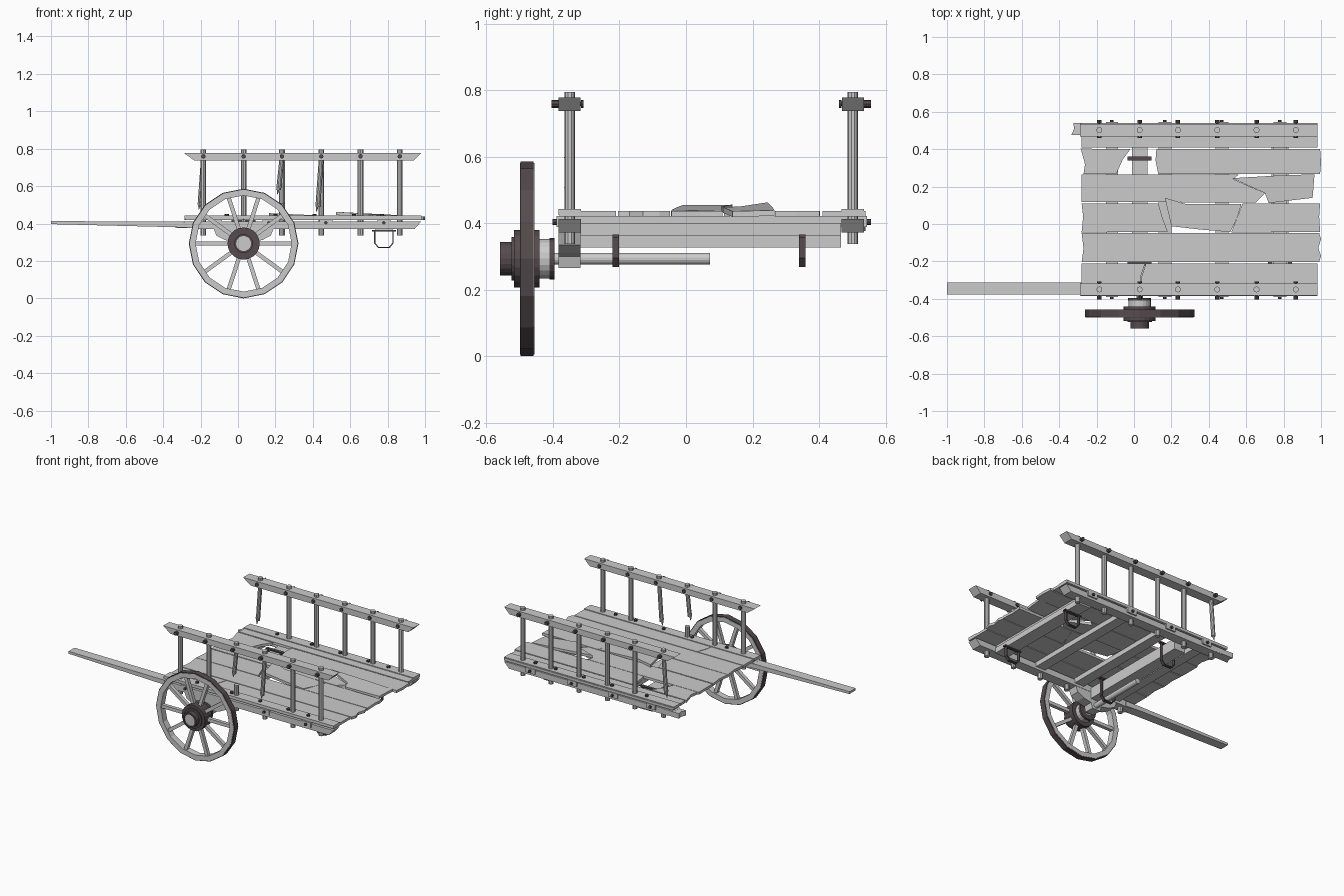
import bpy, bmesh, math
from mathutils import Matrix, Vector

dark = bpy.data.materials.new("dark_iron")
dark.diffuse_color = (0.09, 0.07, 0.075, 1)


def finish(bm, name, mat=None):
    bmesh.ops.recalc_face_normals(bm, faces=bm.faces)
    me = bpy.data.meshes.new(name)
    bm.to_mesh(me)
    bm.free()
    ob = bpy.data.objects.new(name, me)
    bpy.context.collection.objects.link(ob)
    if mat:
        me.materials.append(mat)
    return ob


def prism(name, pts, a, b, axis='z', mat=None):
    """Extrude a polygon: (x,y) along z, or (x,z) along y."""
    bm = bmesh.new()
    def put(p, h):
        return (p[0], p[1], h) if axis == 'z' else (p[0], h, p[1])
    f = bm.faces.new([bm.verts.new(put(p, a)) for p in pts])
    r = bmesh.ops.extrude_face_region(bm, geom=[f])
    d = Vector((0, 0, b - a)) if axis == 'z' else Vector((0, b - a, 0))
    bmesh.ops.translate(bm, verts=[v for v in r['geom'] if isinstance(v, bmesh.types.BMVert)], vec=d)
    return finish(bm, name, mat)


def box(name, x, y, z, mat=None):
    return prism(name, [(x[0], y[0]), (x[1], y[0]), (x[1], y[1]), (x[0], y[1])], z[0], z[1], 'z', mat)


def rod(name, p, q, r, n=10, mat=None, r2=None):
    p, q = Vector(p), Vector(q)
    bm = bmesh.new()
    rot = (q - p).to_track_quat('Z', 'Y').to_matrix().to_4x4()
    bmesh.ops.create_cone(bm, cap_ends=True, segments=n, radius1=r, radius2=r if r2 is None else r2,
                          depth=(q - p).length, matrix=Matrix.Translation((p + q) / 2) @ rot)
    return finish(bm, name, mat)


WX, WZ = 0.03, 0.293


def ring(name, prof, n, mat=None):
    """Revolve a closed (radius, y) profile about the axle."""
    bm = bmesh.new()
    loops = []
    for i in range(n):
        t = 2 * math.pi * i / n
        loops.append([bm.verts.new((WX + r * math.sin(t), y, WZ + r * math.cos(t))) for r, y in prof])
    m = len(prof)
    for i in range(n):
        A, B = loops[i], loops[(i + 1) % n]
        for j in range(m):
            k = (j + 1) % m
            bm.faces.new((A[j], A[k], B[k], B[j]))
    return finish(bm, name, mat)


def tube(name, r0, r1, y0, y1, n, mat=None):
    return ring(name, [(r0, y0), (r1, y0), (r1, y1), (r0, y1)], n, mat)


# Wheel: wooden felloe, iron tyre, spokes
tube("wheel_rim", 0.257, 0.288, -0.499, -0.456, 16)
tube("wheel_tyre", 0.284, 0.293, -0.497, -0.458, 16, dark)
for i in range(10):
    s = box("spoke", (-0.011, 0.011), (-0.49, -0.466), (0.05, 0.265))
    s.matrix_world = Matrix.Translation((WX, 0, WZ)) @ Matrix.Rotation(math.pi * (2 * i + 1) / 10 + 0.0, 4, 'Y')

# Hub: stacked iron bands over a wooden nave, and the broken axle
tube("hub_nave", 0.02, 0.06, -0.515, -0.40, 20)
tube("hub_outer_band", 0.04, 0.066, -0.525, -0.505, 20, dark)
tube("hub_flange", 0.04, 0.086, -0.518, -0.44, 20, dark)
tube("hub_cap_band", 0.04, 0.05, -0.56, -0.51, 20, dark)
tube("hub_inner_band", 0.03, 0.062, -0.41, -0.395, 20, dark)
rod("axle_end", (WX, -0.553, WZ), (WX, -0.42, WZ), 0.042, 20)
rod("axle", (WX, -0.45, WZ), (WX, 0.072, WZ), 0.018, 14)

# Axle bed and saddle block
box("axle_bed", (-0.012, 0.072), (-0.32, 0.466), (0.327, 0.40))
prism("axle_saddle", [(-0.135, 0.385), (-0.115, 0.335), (-0.07, 0.312), (-0.01, 0.3), (0.0, 0.265),
                      (0.06, 0.265), (0.07, 0.3), (0.13, 0.312), (0.175, 0.335), (0.195, 0.385)],
      -0.383, -0.318, 'y')

# Cross members and their pegs
for x, w in ((-0.118, 0.033), (0.165, 0.035), (0.47, 0.035), (0.78, 0.035)):
    box("cross_bar", (x - w, x + w), (-0.39, 0.545), (0.388, 0.421))
    for s, y in ((-1, -0.388), (1, 0.543)):
        rod("cross_bar_bolt", (x, y, 0.404), (x, y + s * 0.013, 0.404), 0.009, 8, dark)
box("rear_beam", (0.735, 0.825), (-0.318, 0.466), (0.363, 0.40))

# Iron straps around the beams
for y in (-0.211, 0.35):
    for x, flange in ((WX, 0.415), (0.78, 0.36)):
        top = flange
        out = [(-0.052, top), (-0.052, 0.295), (-0.03, 0.268), (0.03, 0.268), (0.052, 0.295), (0.052, top)]
        inn = [(0.046, top), (0.046, 0.297), (0.027, 0.274), (-0.027, 0.274), (-0.046, 0.297), (-0.046, top)]
        prism("strap", [(x + a, b) for a, b in out + inn], y - 0.01, y + 0.01, 'y', dark)
        box("strap_plate", (x - 0.064, x + 0.064), (y - 0.01, y + 0.01), (top - 0.003, top + 0.006), dark)

# Deck planks with broken ends
Z0, Z1 = 0.42, 0.437
planks = [
    [(-0.28, 0.41), (0.98, 0.41), (0.98, 0.54), (-0.28, 0.54)],
    [(-0.285, 0.403), (-0.02, 0.4), (-0.06, 0.345), (-0.095, 0.267), (-0.27, 0.267), (-0.262, 0.32)],
    [(0.12, 0.402), (0.995, 0.402), (1.0, 0.33), (0.995, 0.267), (0.13, 0.267), (0.115, 0.34)],
    [(-0.28, 0.264), (0.56, 0.264), (0.53, 0.24), (0.7, 0.165), (0.65, 0.115), (-0.28, 0.118)],
    [(-0.28, 0.11), (0.13, 0.11), (0.15, 0.04), (0.18, -0.042), (-0.28, -0.045), (-0.272, 0.04)],
    [(0.58, 0.11), (0.995, 0.11), (0.99, 0.04), (0.995, -0.043), (0.52, -0.045), (0.55, 0.03)],
    [(-0.28, -0.048), (0.99, -0.048), (1.0, -0.08), (0.985, -0.13), (1.0, -0.17), (0.99, -0.204),
     (-0.28, -0.204), (-0.27, -0.13)],
    [(-0.28, -0.21), (0.06, -0.21), (0.035, -0.285), (0.028, -0.38), (-0.28, -0.38)],
    [(0.064, -0.21), (0.98, -0.21), (0.98, -0.38), (0.032, -0.38), (0.039, -0.285)],
]
for p in planks:
    prism("deck_plank", p, Z0, Z1)


# Loose splintered boards, tilted by shearing z along x and y
def loose(pts, fx, fy, x0, y0, lift):
    ob = prism("loose_board", pts, Z0, Z1)
    for v in ob.data.vertices:
        v.co.z += lift + fx * (v.co.x - x0) + fy * (v.co.y - y0)


loose([(0.525, 0.245), (0.75, 0.258), (0.965, 0.266), (0.955, 0.14), (0.72, 0.112), (0.7, 0.165)],
      -0.055, 0.03, 0.965, 0.2, 0.0)
loose([(0.165, 0.14), (0.28, 0.106), (0.575, 0.108), (0.55, 0.03), (0.515, -0.043), (0.36, -0.03), (0.2, -0.012)],
      -0.045, 0.0, 0.575, 0.0, 0.0)

# Side frames: lower rail, top rail, posts, bolts
posts = (-0.185, 0.03, 0.235, 0.445, 0.655, 0.865)
for side, y in ((-1, -0.35), (1, 0.502)):
    prism("lower_rail", [(-0.285, 0.412), (-0.24, 0.372), (0.945, 0.372), (0.98, 0.412)],
          y - 0.034, y + 0.034, 'y')
    prism("deck_edge_board", [(-0.285, 0.442), (-0.285, 0.424), (0.98, 0.424), (0.98, 0.442)],
          y - 0.034, y + 0.034, 'y')
    prism("top_rail", [(-0.29, 0.778), (-0.235, 0.738), (0.94, 0.738), (0.98, 0.778)],
          y - 0.033, y + 0.033, 'y')
    for x in posts:
        # broken posts leave two stubs
        if (side, x) in ((-1, 0.235), (1, -0.185), (-1, 0.445)):
            gap = {0.235: (0.51, 0.58), -0.185: (0.44, 0.5), 0.445: (0.44, 0.49)}[x]
            rod("post_lower_stub", (x, y, 0.337), (x, y, gap[0]), 0.016, 10)
            rod("post_upper_stub", (x - 0.018, y, gap[1]), (x, y, 0.75), 0.013, 10)
            rod("post_splinter", (x - 0.018, y - 0.005, gap[1] + 0.02), (x - 0.025, y, gap[1] - 0.025), 0.012, 6, None, 0.002)
            rod("post_top", (x, y, 0.74), (x, y, 0.795), 0.016, 10)
        else:
            rod("post", (x, y, 0.337), (x, y, 0.795), 0.016, 10)
        rod("rail_bolt", (x, y - 0.042, 0.759), (x, y + 0.042, 0.759), 0.007, 8, dark)
        for s in (-1, 1):
            a = y + s * 0.034
            rod("rail_bolt_head", (x, a, 0.759), (x, a + s * (0.02 if s == side else 0.008), 0.759), 0.012, 8, dark)
    for x in (-0.06, 0.2, 0.41, 0.62, 0.77):
        rod("deck_bolt", (x, y, 0.438), (x, y, 0.452), 0.011, 8, dark)

# Pull shaft on one side, snapped stub on the other
prism("shaft", [(-1.0, 0.413), (-1.0, 0.397), (-0.32, 0.38), (-0.2, 0.374), (-0.2, 0.408), (-0.32, 0.41)],
      -0.376, -0.312, 'y')
prism("broken_shaft", [(-0.335, 0.476), (-0.2, 0.476), (-0.2, 0.537), (-0.325, 0.54), (-0.32, 0.51)], 0.376, 0.41)
